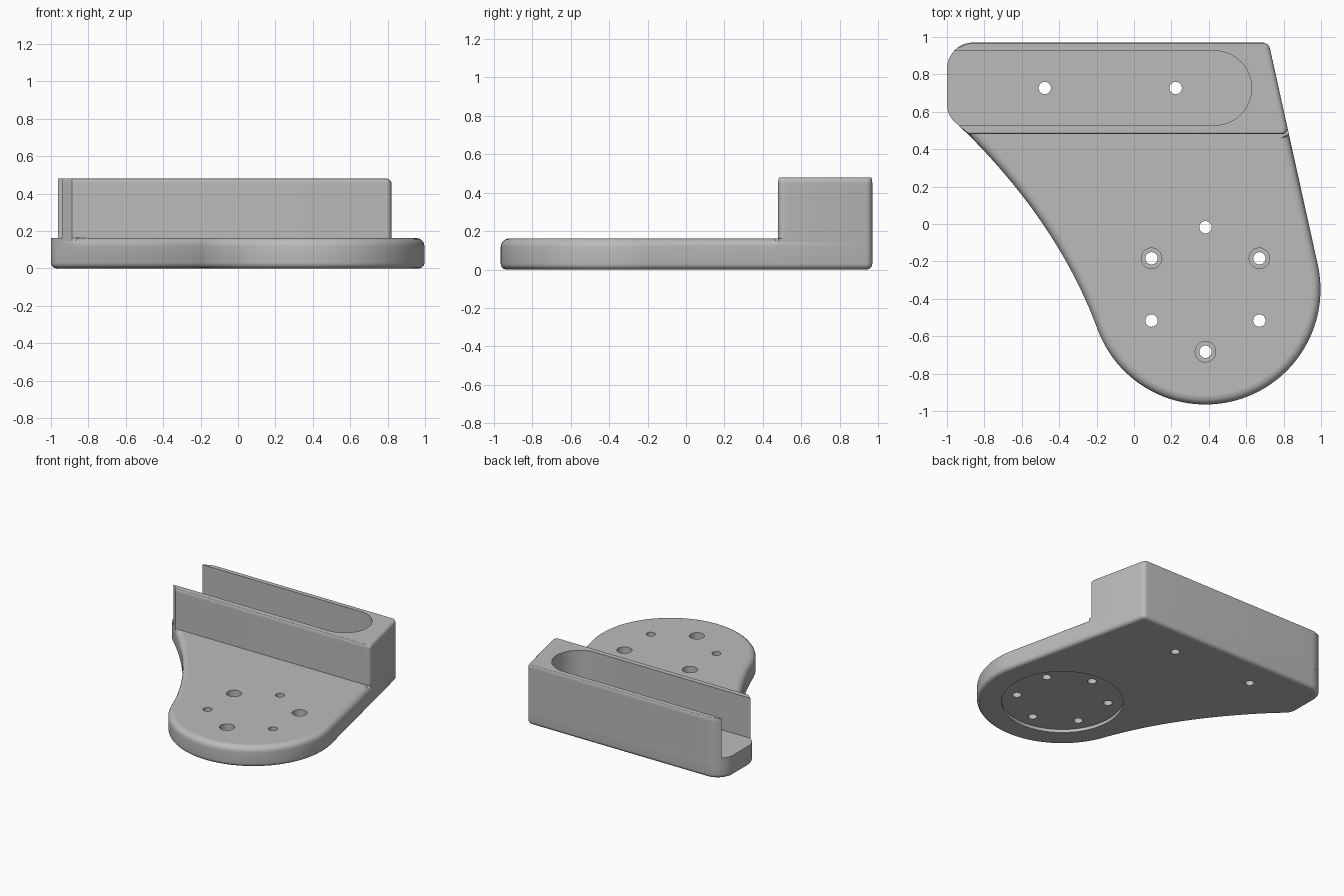
import bpy, bmesh
from math import sin, cos, pi, radians
from mathutils import Vector

if "Cube" in bpy.data.objects:
    bpy.data.objects.remove(bpy.data.objects["Cube"])

grey = bpy.data.materials.new("plain_grey")
grey.use_nodes = True
grey.diffuse_color = (0.5, 0.5, 0.5, 1)
grey.node_tree.nodes["Principled BSDF"].inputs["Base Color"].default_value = grey.diffuse_color


def arc(cx, cy, r, a0, a1, n):
    angles = [radians(a0 + (a1 - a0) * i / n) for i in range(n + 1)]
    return [(cx + r * cos(a), cy + r * sin(a), 0) for a in angles]


def circle(cx, cy, r, n=32):
    return arc(cx, cy, r, 0, 360, n)[:-1]


def rounded(corners, steps=8):
    """Polygon from (x, y, radius) corners; radius 0 keeps the point."""
    pts = []
    for i, (x, y, r) in enumerate(corners):
        p = Vector((x, y))
        if r == 0:
            pts.append(p)
            continue
        u = (Vector(corners[i - 1][:2]) - p).normalized()
        v = (Vector(corners[(i + 1) % len(corners)][:2]) - p).normalized()
        half = u.angle(v) / 2
        centre = p + (u + v).normalized() * r / sin(half)
        reach = r * cos(half) / sin(half)
        a, b = p + u * reach - centre, p + v * reach - centre
        total = a.angle(b)
        for k in range(steps + 1):
            t = k / steps
            pts.append(centre + (a * sin((1 - t) * total) + b * sin(t * total)) / sin(total))
    return pts


def inset(pts, dx, dy):
    """Move a clockwise polygon inwards along its mitred corners."""
    out = []
    for i, p in enumerate(pts):
        d1 = (p - pts[i - 1]).normalized()
        d2 = (pts[(i + 1) % len(pts)] - p).normalized()
        n1, n2 = Vector((d1.y, -d1.x)), Vector((d2.y, -d2.x))
        m = (n1 + n2) / (1 + n1.dot(n2))
        out.append(p + Vector((m.x * dx, m.y * dy)))
    return out


def wall(bm, rings):
    """Bridge rings given as (points, z); return the end loops."""
    loops = [[bm.verts.new((p[0], p[1], z)) for p in pts] for pts, z in rings]
    n = len(loops[0])
    for low, high in zip(loops, loops[1:]):
        for i in range(n):
            j = (i + 1) % n
            bm.faces.new((low[i], low[j], high[j], high[i]))
    return loops[0], loops[-1]


def cap(bm, loops):
    """Flat face inside the first loop, with the other loops as holes."""
    edges = []
    for loop in loops:
        for i, v in enumerate(loop):
            edge = bm.edges.get((loop[i - 1], v))
            edge.smooth = False
            edges.append(edge)
    bmesh.ops.triangle_fill(bm, use_beauty=True, edges=edges, normal=(0, 0, 1))


def finish(bm, name):
    bmesh.ops.recalc_face_normals(bm, faces=bm.faces)
    mesh = bpy.data.meshes.new(name)
    bm.to_mesh(mesh)
    bm.free()
    mesh.materials.append(grey)
    ob = bpy.data.objects.new(name, mesh)
    bpy.context.collection.objects.link(ob)
    bpy.ops.object.select_all(action="DESELECT")
    ob.select_set(True)
    bpy.context.view_layer.objects.active = ob
    bpy.ops.object.shade_smooth_by_angle(angle=radians(30))


CX, CY, R = 0.382, -0.35, 0.615
TOP, PLATE, RECESS = 0.48, 0.162, 0.025
back_right = (0.72, 0.97, 0.04)
front_left = (-0.888, 0.48, 0)

# Plate outline: straight right side, round lobe, concave left flank
right_side = [(0.828, 0.481, 0), (0.8304, 0.47, 0)]
lobe = arc(CX, CY, R, 12.5, -160, 72)
start, pull, end = Vector(lobe[-1][:2]), Vector((-0.4, -0.008)), Vector(front_left[:2])
flank = []
for t in [i / 28 for i in range(1, 28)] + [0.99]:
    p = start * (1 - t) ** 2 + pull * 2 * t * (1 - t) + end * t * t
    flank.append((p.x, p.y, 0))
left_end = [front_left, (-1, 0.585, 0.12), (-1, 0.97, 0.14)]
outline = rounded([back_right] + right_side + lobe + flank + left_end)

# Rounded rims: all around below, only in front of the block above
lower, upper = [], []
for k in range(7):
    a = pi / 2 * k / 6
    d, h = 1 - sin(a), 1 - cos(a)
    lower.append((inset(outline, 0.03 * d, 0.03 * d), 0.03 * h))
    ring = inset(outline, 0.045 * d, 0.045 * d)
    ring = [p if p.y > 0.479 else q for p, q in zip(outline, ring)]
    upper.append((ring, PLATE - 0.045 * h))
bm = bmesh.new()
bottom, top = wall(bm, lower + upper[::-1])

# Shallow round recess underneath
disc = circle(CX, CY, 0.44, 96)
recess_rim, recess_roof = wall(bm, [(disc, 0), (disc, RECESS)])
bottom_loops, roof_loops, top_loops = [bottom, recess_rim], [recess_roof], [top]

# Ring of six screw holes, every other one counterbored
for k in range(6):
    a = radians(30 + 60 * k)
    x, y = CX + 0.333 * cos(a), CY + 0.333 * sin(a)
    hole, bore = circle(x, y, 0.033), circle(x, y, 0.055)
    rings = [(hole, RECESS), (hole, PLATE)]
    if k % 2 == 0:
        rings = [(hole, RECESS), (hole, 0.09), (bore, 0.09), (bore, PLATE)]
    low, high = wall(bm, rings)
    roof_loops.append(low)
    top_loops.append(high)

# Two holes through the slot floor
for x in (-0.477, 0.223):
    hole = circle(x, 0.727, 0.033)
    low, high = wall(bm, [(hole, 0), (hole, PLATE)])
    bottom_loops.append(low)
    top_loops.append(high)

for loops in (bottom_loops, roof_loops, top_loops):
    cap(bm, loops)
finish(bm, "base_plate")

# Raised block: U-shaped walls around a slot that is open on one end
slot = arc(0.43, 0.727, 0.199, -90, 90, 32)
back_corner = arc(-0.86, 0.83, 0.14, 136.7, 90, 8)
block = rounded([back_right, (0.828, 0.48, 0.03), front_left, (-0.939, 0.528, 0)] + slot + back_corner)
rings = [(block, PLATE), (block, TOP - 0.035)]
for k in range(6):
    a = pi / 2 * k / 5
    d = 1 - cos(a)
    ring = []
    for p, q in zip(block, inset(block, 0.028 * d, 0.008 * d)):
        if p.x < 0.64:
            # Slot edges stay sharp, the long walls ease only across
            q = p if 0.5 < p.y < 0.95 else Vector((p.x, q.y))
        ring.append(q)
    rings.append((ring, TOP - 0.028 * (1 - sin(a))))
bm = bmesh.new()
for loop in wall(bm, rings):
    cap(bm, [loop])
finish(bm, "slotted_block")
